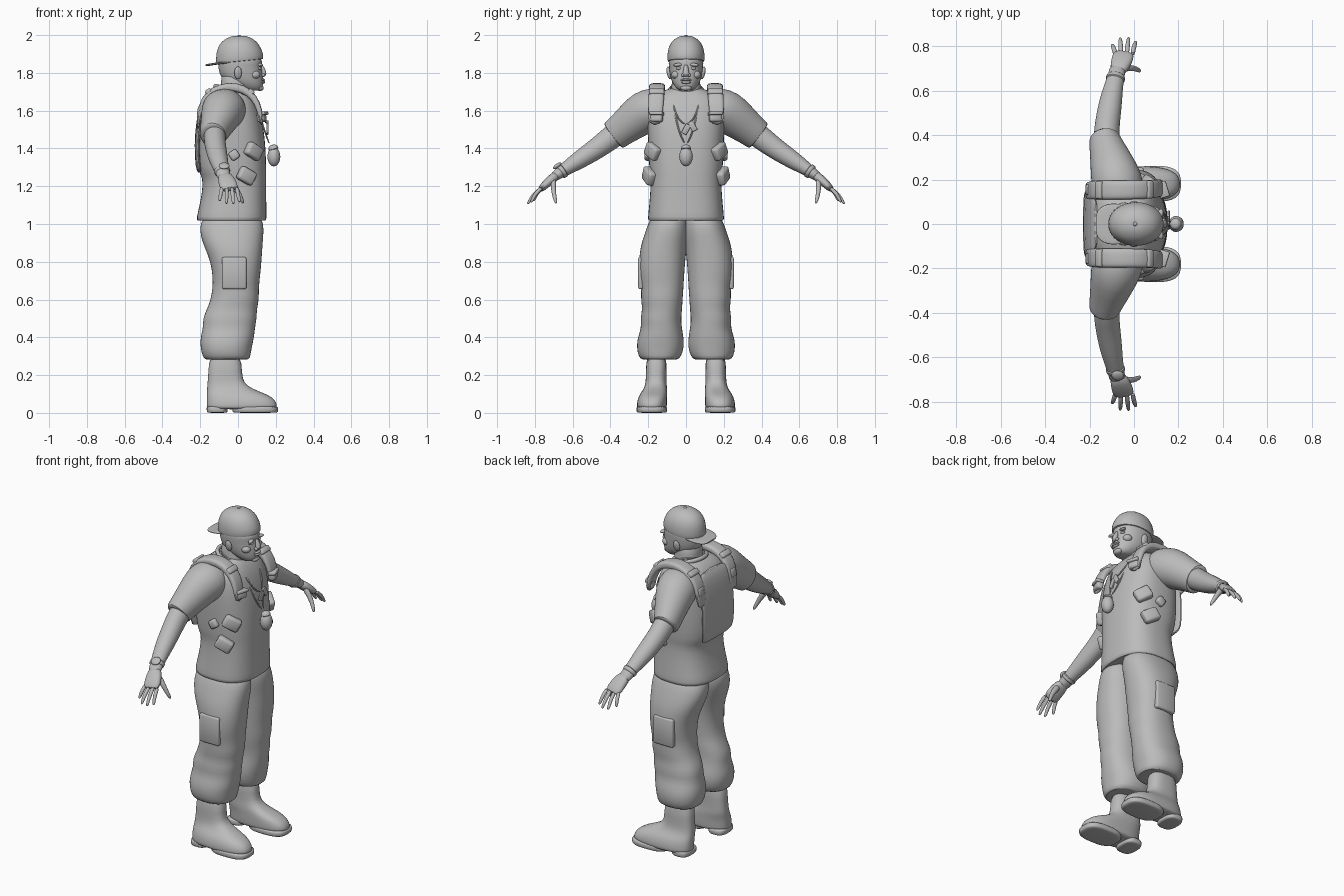
import bpy, bmesh, math
from mathutils import Vector, Matrix, Euler

grey = bpy.data.materials.new("light grey")
grey.diffuse_color = (0.5, 0.5, 0.5, 1)


def finish(name, bm, sub=1, angle=50):
    bmesh.ops.recalc_face_normals(bm, faces=bm.faces)
    me = bpy.data.meshes.new(name)
    bm.to_mesh(me)
    bm.free()
    me.materials.append(grey)
    ob = bpy.data.objects.new(name, me)
    bpy.context.collection.objects.link(ob)
    if sub:
        m = ob.modifiers.new("smooth", 'SUBSURF')
        m.levels = m.render_levels = sub
    bpy.ops.object.select_all(action='DESELECT')
    bpy.context.view_layer.objects.active = ob
    ob.select_set(True)
    bpy.ops.object.shade_smooth_by_angle(angle=math.radians(angle))
    return ob


def skin_rings(name, rings, sub=1):
    bm = bmesh.new()
    vs = [[bm.verts.new(p) for p in r] for r in rings]
    n = len(vs[0])
    for a, b in zip(vs, vs[1:]):
        for i in range(n):
            j = (i + 1) % n
            bm.faces.new((a[i], a[j], b[j], b[i]))
    bm.faces.new(vs[0])
    bm.faces.new(vs[-1])
    return finish(name, bm, sub)


def unit_ring(n, e):
    out = []
    for i in range(n):
        t = 2 * math.pi * (i + .5) / n
        c, s = math.cos(t), math.sin(t)
        out.append((math.copysign(abs(c) ** (2 / e), c), math.copysign(abs(s) ** (2 / e), s)))
    return out


def stack(name, rows, s=1, n=24, e=2.3, sub=1):
    """Horizontal sections: z, x0, x1, y0, y1."""
    rings = [[((x0 + x1) / 2 + u * (x1 - x0) / 2, s * ((y0 + y1) / 2 + v * (y1 - y0) / 2), z)
              for u, v in unit_ring(n, e)] for z, x0, x1, y0, y1 in rows]
    return skin_rings(name, rings, sub)


def tube(name, rows, s=1, ref=(1, 0, 0), n=12, e=2, sub=1):
    """Sections along a path: x, y, z, radius along ref, radius across it."""
    pts = [Vector((r[0], s * r[1], r[2])) for r in rows]
    rings = []
    for i, r in enumerate(rows):
        d = (pts[min(i + 1, len(pts) - 1)] - pts[max(i - 1, 0)]).normalized()
        a = Vector(ref)
        a = (a - d * a.dot(d)).normalized()
        b = d.cross(a)
        rings.append([pts[i] + a * u * r[3] + b * v * r[4] for u, v in unit_ring(n, e)])
    return skin_rings(name, rings, sub)


def ball(name, loc, size, rot=(0, 0, 0)):
    bm = bmesh.new()
    bmesh.ops.create_uvsphere(bm, u_segments=20, v_segments=12, radius=1)
    bm.transform(Matrix.LocRotScale(Vector(loc), Euler(rot), Vector(size)))
    return finish(name, bm, 0)


def box(name, loc, size, rot=(0, 0, 0)):
    bm = bmesh.new()
    bmesh.ops.create_cube(bm, size=1)
    bm.transform(Matrix.Diagonal((*size, 1)))
    bmesh.ops.bevel(bm, geom=bm.edges[:], offset=min(size) * .28, segments=2, affect='EDGES', profile=.5)
    bm.transform(Matrix.LocRotScale(Vector(loc), Euler(rot), None))
    return finish(name, bm, 0)


# shirt body and neck
body = [(1.03, -.19, .12, .17), (1.012, -.215, .148, .2), (1.03, -.222, .153, .203), (1.1, -.203, .15, .195),
        (1.22, -.182, .15, .186), (1.265, -.2, .15, .19), (1.29, -.212, .15, .195), (1.4, -.22, .147, .2),
        (1.5, -.213, .137, .204), (1.58, -.205, .122, .204), (1.65, -.188, .097, .195),
        (1.69, -.16, .07, .16), (1.715, -.125, .045, .095), (1.72, -.09, .03, .07)]
stack("shirt", [(z, a, b, -w, w) for z, a, b, w in body], n=32, e=2.6)
stack("neck", [(1.6, -.1, .06, -.085, .085), (1.7, -.095, .06, -.08, .08), (1.74, -.09, .055, -.075, .075),
               (1.82, -.09, .05, -.075, .075)])
tube("collar", [(-.03 + .09 * math.cos(t), .088 * math.sin(t), 1.705 - .025 * math.cos(t), .014, .012)
                for t in [k * math.pi / 12 for k in range(25)]], ref=(0, 0, 1), n=8)

# head and face
head = [(1.705, .035, .105, .03), (1.712, .02, .125, .045), (1.735, -.03, .134, .066), (1.765, -.085, .134, .08),
        (1.8, -.1, .131, .087), (1.83, -.105, .125, .09), (1.86, -.108, .13, .093), (1.9, -.1, .12, .09)]
stack("head", [(z, a, b, -w, w) for z, a, b, w in head], n=24, e=2.15)
tube("nose", [(.118, 0, 1.845, .012, .01), (.132, 0, 1.815, .013, .014), (.14, 0, 1.793, .021, .015),
              (.13, 0, 1.782, .018, .01)], ref=(0, 1, 0))
ball("upper_lip", (.13, 0, 1.763), (.013, .03, .007))
ball("lower_lip", (.13, 0, 1.75), (.013, .026, .008))
ball("chin", (.116, 0, 1.72), (.02, .03, .016))
for s in (1, -1):
    ball("brow", (.116, s * .04, 1.843), (.014, .03, .009), (s * -.1, 0, s * -.3))
    ball("eye", (.112, s * .038, 1.824), (.012, .015, .008))
    ball("cheek", (.09, s * .052, 1.79), (.028, .026, .022))
    ball("nostril", (.133, s * .015, 1.788), (.011, .01, .009))
    ball("ear", (0, s * .09, 1.8), (.02, .012, .034), (s * -.2, 0, 0))

# cap worn backwards
cap = [(1.862, -.105, .125, .09), (1.857, -.116, .134, .098), (1.88, -.118, .135, .1), (1.915, -.115, .13, .098),
       (1.95, -.1, .113, .087), (1.975, -.077, .09, .068), (1.993, -.04, .055, .038), (1.997, -.015, .03, .018)]
o = stack("cap", [(z, a, b, -w, w) for z, a, b, w in cap], e=2.05)
for v in o.data.vertices:
    if v.co.z < 1.9:
        v.co.z += .1 * v.co.x
ball("cap_button", (.005, 0, 1.996), (.009, .009, .006))
rows = [(-.172, .035, 1.84), (-.165, .062, 1.841), (-.14, .086, 1.845), (-.1, .096, 1.852), (-.03, .094, 1.856)]
tube("cap_brim", [(x, 0, z, w, .006) for x, w, z in rows], ref=(0, 1, 0), n=16, e=3)

for s in (1, -1):
    # sleeve, arm and hand
    tube("sleeve", [(-.06, .1, 1.6, .1, .1), (-.07, .17, 1.61, .118, .118), (-.085, .22, 1.595, .113, .118),
                    (-.105, .29, 1.54, .094, .1), (-.128, .36, 1.485, .075, .085), (-.133, .383, 1.467, .071, .084),
                    (-.133, .387, 1.464, .06, .072)], s, n=24)
    tube("forearm", [(-.12, .3, 1.53, .06, .065), (-.125, .4, 1.455, .059, .065), (-.119, .46, 1.408, .057, .058),
                     (-.107, .54, 1.355, .054, .052), (-.094, .61, 1.31, .045, .042), (-.08, .67, 1.27, .037, .03),
                     (-.07, .71, 1.24, .04, .025)], s, n=16)
    tube("palm", [(-.075, .68, 1.262, .036, .026), (-.062, .715, 1.235, .046, .026), (-.05, .75, 1.203, .051, .022),
                  (-.043, .775, 1.178, .046, .016)], s, e=2.5)
    for k, end in enumerate([(-.098, .808, 1.122), (-.062, .838, 1.107), (-.024, .84, 1.106), (.008, .822, 1.115)]):
        a = Vector((-.083 + .025 * k, .758, 1.196))
        e = Vector(end)
        m = a.lerp(e, .5) + Vector((0, .008, .006))
        tube("finger", [(*a, .0125, .0125), (*m, .0115, .0115), (*a.lerp(e, .9), .0095, .0095), (*e, .004, .004)], s, n=8)
    tube("thumb", [(-.045, .7, 1.235, .018, .022), (-.015, .703, 1.195, .015, .017), (.01, .698, 1.15, .012, .013),
                   (.024, .69, 1.12, .01, .01), (.028, .686, 1.108, .004, .004)], s, ref=(0, 1, 0), n=8)
    tube("wrist_band", [(-.086, .645, 1.287, .037, .032), (-.085, .649, 1.284, .046, .041),
                        (-.081, .665, 1.273, .043, .038), (-.08, .669, 1.27, .035, .03)], s, n=16)

    # baggy trouser leg, gathered above the boot
    stack("trouser_leg", [(1.07, -.17, .11, -.01, .17), (1.0, -.203, .138, -.015, .202), (.94, -.2, .135, -.015, .222),
                          (.88, -.18, .13, -.004, .242), (.8, -.145, .125, .004, .25), (.72, -.134, .117, .01, .248),
                          (.66, -.135, .11, .013, .236), (.6, -.145, .112, .018, .24), (.55, -.165, .1, .02, .23),
                          (.5, -.187, .1, .026, .243), (.45, -.185, .09, .022, .236), (.4, -.2, .086, .012, .257),
                          (.345, -.2, .073, .01, .262), (.3, -.188, .066, .025, .252), (.28, -.175, .06, .042, .235),
                          (.285, -.14, .02, .08, .21)], s, n=28)
    box("leg_pocket", (-.02, s * .236, .74), (.13, .035, .17))

    # boot with split sole
    stack("boot", [(.33, -.155, .02, .1, .212), (.2, -.157, .02, .104, .212), (.16, -.162, .032, .103, .214),
                   (.13, -.164, .07, .1, .222), (.105, -.165, .135, .1, .24), (.085, -.166, .18, .1, .252),
                   (.055, -.166, .206, .1, .26), (.03, -.166, .208, .102, .26), (.018, -.162, .2, .105, .255)],
          s, n=28, e=2.6)
    for nm, a, b, y0, y1 in (("heel", -.166, -.055, .105, .245), ("front_sole", -.03, .212, .1, .262)):
        stack(nm, [(.035, a, b, y0, y1), (.03, a, b, y0, y1), (.004, a, b, y0, y1), (0, a + .004, b - .004, y0 + .004, y1 - .004)],
              s, n=28, e=2.9)

    # vest shoulder strap with pads and pouches
    tube("vest_strap", [(.125, .165, 1.52, .036, .01), (.118, .162, 1.6, .04, .015), (.085, .157, 1.672, .042, .02),
                        (.03, .154, 1.716, .043, .024), (-.05, .153, 1.73, .044, .024), (-.13, .153, 1.708, .044, .022),
                        (-.182, .153, 1.66, .043, .018), (-.206, .15, 1.58, .04, .012), (-.212, .15, 1.5, .036, .01)],
         s, ref=(0, 1, 0), e=3.5)
    box("strap_pad", (.068, s * .155, 1.698), (.035, .08, .03), (0, .75, 0))
    box("strap_pad_back", (-.155, s * .153, 1.7), (.035, .08, .03), (0, -.7, 0))
    box("chest_pouch", (.125, s * .155, 1.565), (.04, .065, .05), (0, -.15, s * .3))
    box("chest_pouch_flap", (.13, s * .155, 1.585), (.045, .072, .018), (0, -.15, s * .3))
    box("back_pouch", (-.2, s * .155, 1.6), (.03, .05, .05), (0, .2, 0))
    box("upper_pouch", (.082, s * .176, 1.385), (.095, .05, .075), (0, .5, s * -.65))
    box("lower_pouch", (.045, s * .195, 1.255), (.095, .05, .075), (0, .5, s * -.4))
    box("small_pouch", (-.02, s * .2, 1.365), (.05, .04, .05), (0, -.6, 0))
    # necklace chains
    for x, z in ((.168, 1.42), (.155, 1.53)):
        tube("chain", [(-.1, .04, 1.735, .005, .005), (-.04, .09, 1.735, .005, .005), (.05, .083, 1.69, .005, .005),
                       (.105, .066, 1.62, .005, .005), (.14, .04, z * .5 + .78, .005, .005), (x, .004, z, .005, .005)],
             s, ref=(.3, .5, .8), n=6)
    box("dog_tag", (.156, .018 + s * .017, 1.51 + s * .008), (.01, .03, .055), (s * .5, 0, 0))

# vest back panel
tube("vest_back", [(-.2, 0, 1.27, .14, .012), (-.212, 0, 1.3, .15, .014), (-.218, 0, 1.42, .15, .014),
                   (-.208, 0, 1.54, .15, .014), (-.19, 0, 1.64, .14, .012), (-.165, 0, 1.68, .11, .008)],
     ref=(0, 1, 0), n=20, e=3)
# pendant
ball("pendant", (.19, 0, 1.357), (.034, .036, .052))
tube("pendant_band", [(.19, 0, 1.39, .02, .02), (.188, 0, 1.395, .03, .03), (.185, 0, 1.41, .026, .026),
                      (.183, 0, 1.42, .014, .014)], ref=(1, 0, 0))
# watch on one wrist
ball("watch_face", (-.073, -.682, 1.308), (.028, .026, .011), (.62, 0, 0))
